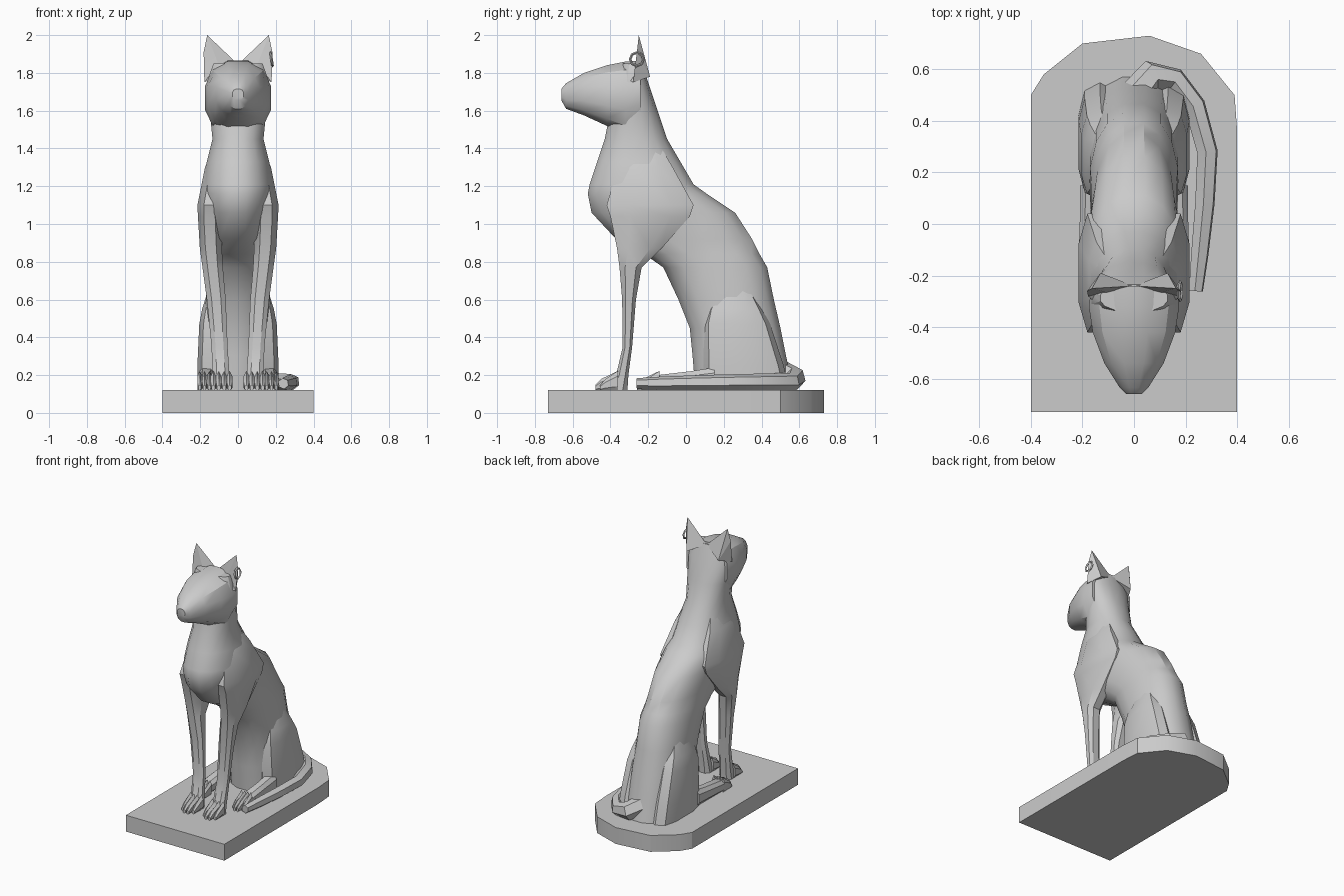
import bpy, bmesh, math

if "Cube" in bpy.data.objects:
    bpy.data.objects.remove(bpy.data.objects["Cube"])


def finish(ob, mirror=False, angle=32):
    bpy.ops.object.select_all(action='DESELECT')
    bpy.context.view_layer.objects.active = ob
    ob.select_set(True)
    bpy.ops.object.shade_smooth_by_angle(angle=math.radians(angle))
    if mirror:
        ob.modifiers.new("Mirror", 'MIRROR')
    return ob


def from_bm(name, bm, **kw):
    bmesh.ops.recalc_face_normals(bm, faces=bm.faces[:])
    me = bpy.data.meshes.new(name)
    bm.to_mesh(me)
    bm.free()
    ob = bpy.data.objects.new(name, me)
    bpy.context.collection.objects.link(ob)
    return finish(ob, **kw)


def loft(name, axis, sections, n=12, power=1.0, **kw):
    """Skin rounded sections (t, u0, u1, x0, x1); u is y for axis z, z for axis y."""
    bm = bmesh.new()
    rings = []
    for t, u0, u1, x0, x1 in sections:
        ring = []
        for i in range(n):
            a = 2 * math.pi * (i + 0.5) / n
            c, s = math.cos(a), math.sin(a)
            x = (x0 + x1) / 2 + (x1 - x0) / 2 * math.copysign(abs(c) ** power, c) / math.cos(math.pi / n) ** power
            u = (u0 + u1) / 2 + (u1 - u0) / 2 * math.copysign(abs(s) ** power, s) / math.cos(math.pi / n) ** power
            ring.append(bm.verts.new((x, u, t) if axis == 'z' else (x, t, u)))
        rings.append(ring)
    for a, b in zip(rings, rings[1:]):
        for i in range(n):
            j = (i + 1) % n
            bm.faces.new((a[i], a[j], b[j], b[i]))
    bm.faces.new(rings[0])
    bm.faces.new(rings[-1])
    return from_bm(name, bm, **kw)


def sym(rows):
    return [(t, u0, u1, -w, w) for t, u0, u1, w in rows]


# Plinth with rounded rear
outline = [(-.4, -.73), (.4, -.73), (.4, .36), (.39, .5), (.26, .66), (.06, .73),
           (-.2, .70), (-.35, .58), (-.4, .5)]
bm = bmesh.new()
face = bm.faces.new([bm.verts.new((x, y, 0)) for x, y in outline])
ext = bmesh.ops.extrude_face_region(bm, geom=[face])
bmesh.ops.translate(bm, vec=(0, 0, .12), verts=[v for v in ext['geom'] if isinstance(v, bmesh.types.BMVert)])
from_bm("plinth", bm)

# Torso and neck
loft("torso", 'z', sym([
    (.12, .05, .57, .19), (.3, .035, .53, .185), (.45, .02, .50, .18),
    (.6, -.04, .465, .17), (.77, -.12, .43, .17), (.84, -.22, .39, .165),
    (.92, -.37, .35, .165), (1.06, -.50, .26, .18), (1.16, -.52, .11, .19),
    (1.21, -.51, .04, .185), (1.33, -.47, -.03, .165), (1.45, -.43, -.10, .135),
    (1.6, -.40, -.15, .15), (1.75, -.38, -.20, .165), (1.85, -.34, -.235, .13)]), n=16, power=.9)

# Head
loft("head", 'y', sym([
    (-.66, 1.655, 1.715, .03), (-.635, 1.61, 1.745, .055), (-.54, 1.575, 1.80, .115),
    (-.42, 1.52, 1.84, .16), (-.32, 1.475, 1.86, .175), (-.24, 1.52, 1.865, .165)]),
     n=12, power=.85)

# Shoulders and front legs
loft("front_leg", 'z', [
    (1.42, -.27, -.14, .05, .12), (1.3, -.36, -.07, .06, .175), (1.1, -.42, .04, .08, .215),
    (1.04, -.40, .02, .09, .212), (.87, -.365, -.13, .085, .202), (.77, -.352, -.235, .08, .188),
    (.6, -.338, -.265, .065, .165), (.35, -.335, -.285, .055, .14), (.2, -.37, -.305, .045, .135),
    (.12, -.41, -.31, .04, .135)], n=8, power=.8, mirror=True)

# Thighs
loft("thigh", 'z', [
    (.12, .10, .54, .05, .215), (.25, .10, .51, .05, .215), (.47, .10, .44, .05, .205),
    (.55, .12, .40, .05, .19), (.66, .18, .34, .05, .155)], n=10, power=.7, mirror=True)

# Hind feet
loft("hind_foot", 'y', [
    (-.21, .12, .175, .125, .21), (-.15, .12, .20, .12, .215), (.02, .12, .22, .125, .21),
    (.15, .12, .24, .12, .21)], n=8, power=.75, mirror=True)

# Toes on all paws
for foot, x0, width, y in (("front_toe", .03, .115, -.48), ("hind_toe", .115, .1, -.26)):
    w = width / 4
    for k in range(4):
        x = x0 + k * w
        lead = .025 if k in (0, 3) else 0
        loft(f"{foot}_{k + 1}", 'y', [
            (y + lead, .12, .145, x + .005, x + w - .005), (y + .03 + lead, .12, .175, x, x + w),
            (y + .12, .12, .215, x, x + w)], n=6, mirror=True)

# Hollow ears
A, B, C, D = (.178, -.28, 1.75), (.055, -.385, 1.815), (.0, -.24, 1.845), (.13, -.19, 1.78)
T, O, H = (.163, -.25, 2.0), (.182, -.26, 1.91), (.105, -.265, 1.85)
bm = bmesh.new()
tip, rim, hol, a, b, c, d = [bm.verts.new(p) for p in (T, O, H, A, B, C, D)]
for f in ((tip, c, hol), (tip, hol, rim), (rim, hol, a), (hol, b, a), (hol, c, b),
          (tip, d, c), (tip, rim, d), (rim, a, d), (a, b, c, d)):
    bm.faces.new(f)
from_bm("ear", bm, mirror=True, angle=10)

# Earring
bpy.ops.mesh.primitive_torus_add(major_segments=8, minor_segments=4, major_radius=.036, minor_radius=.007,
                                 location=(.178, -.26, 1.872), rotation=(0, math.radians(82), 0))
bpy.context.object.name = "earring"

# Tail curled along the right side
cu = bpy.data.curves.new("tail", 'CURVE')
cu.dimensions = '3D'
cu.bevel_depth = .045
cu.bevel_resolution = 1
cu.use_fill_caps = True
path = [(0, .49, .22, 1.5), (.07, .575, .18, 1.4), (.16, .56, .165, 1.05), (.235, .46, .165, 1),
        (.285, .28, .163, .95), (.275, .08, .16, .9), (.255, -.12, .157, .8), (.24, -.26, .155, .65)]
sp = cu.splines.new('POLY')
sp.points.add(len(path) - 1)
for p, (x, y, z, r) in zip(sp.points, path):
    p.co = (x, y, z, 1)
    p.radius = r
tail = bpy.data.objects.new("tail", cu)
bpy.context.collection.objects.link(tail)
bpy.ops.object.select_all(action='DESELECT')
bpy.context.view_layer.objects.active = tail
tail.select_set(True)
bpy.ops.object.convert(target='MESH')
finish(bpy.context.object)
